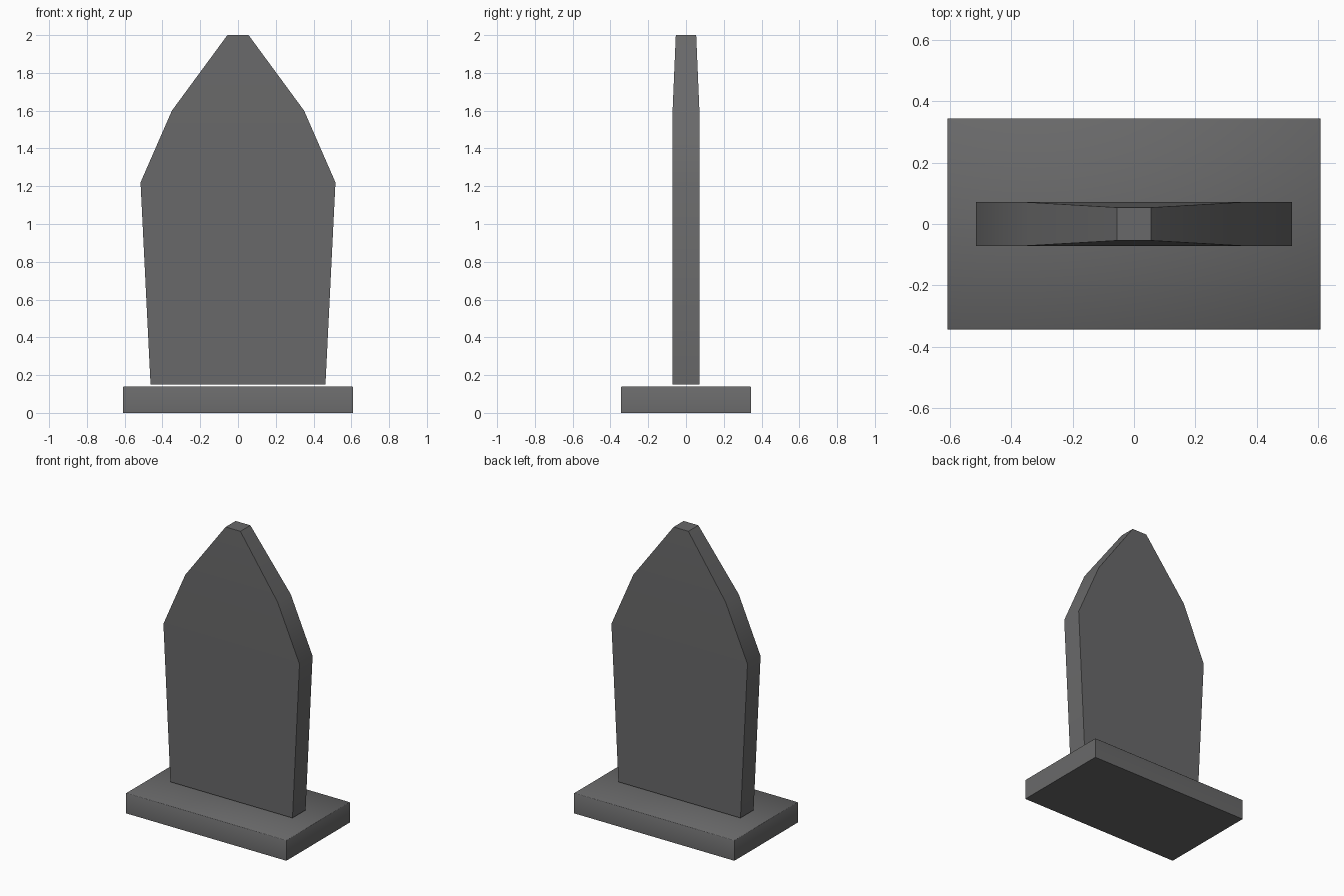
import bpy
import bmesh
import math

if "Cube" in bpy.data.objects:
    bpy.data.objects.remove(bpy.data.objects["Cube"])

stone = bpy.data.materials.new("dark grey stone")
stone.diffuse_color = (0.14, 0.14, 0.142, 1)
stone.use_nodes = True
stone.node_tree.nodes["Principled BSDF"].inputs["Base Color"].default_value = stone.diffuse_color


def finish(bm, name):
    bmesh.ops.recalc_face_normals(bm, faces=bm.faces)
    mesh = bpy.data.meshes.new(name)
    bm.to_mesh(mesh)
    bm.free()
    mesh.materials.append(stone)
    obj = bpy.data.objects.new(name, mesh)
    bpy.context.collection.objects.link(obj)
    return obj


# Base plinth: top rim softened, corners and underside kept crisp
W, D, H = 0.608, 0.344, 0.14
bm = bmesh.new()
bmesh.ops.create_cube(bm, size=1)
for v in bm.verts:
    v.co.x *= 2 * W
    v.co.y *= 2 * D
    v.co.z = (v.co.z + 0.5) * H
rim = [e for e in bm.edges if all(v.co.z > H - 0.001 for v in e.verts)]
bmesh.ops.bevel(bm, geom=rim, offset=0.003, segments=1, affect='EDGES')
for f in bm.faces:
    f.smooth = True
for e in bm.edges:
    a, b = e.verts
    upright = abs(a.co.z - b.co.z) > 0.001
    underside = max(a.co.z, b.co.z) < 0.001
    if upright or underside:
        e.smooth = False
finish(bm, "base_plinth")

# Headstone slab: stacked rectangular sections (z, half width, half depth)
sections = [(0.15, 0.463, 0.071), (1.22, 0.516, 0.071),
            (1.60, 0.350, 0.071), (2.00, 0.056, 0.054)]
bm = bmesh.new()
rings = [[bm.verts.new((sx * w, sy * d, z))
          for sx, sy in ((-1, -1), (1, -1), (1, 1), (-1, 1))]
         for z, w, d in sections]
for low, high in zip(rings, rings[1:]):
    for i in range(4):
        j = (i + 1) % 4
        bm.faces.new((low[i], low[j], high[j], high[i]))
bm.faces.new(rings[0][::-1])
bm.faces.new(rings[-1])
slab = finish(bm, "headstone_slab")
bpy.ops.object.select_all(action='DESELECT')
slab.select_set(True)
bpy.context.view_layer.objects.active = slab
bpy.ops.object.shade_smooth_by_angle(angle=math.radians(30))
